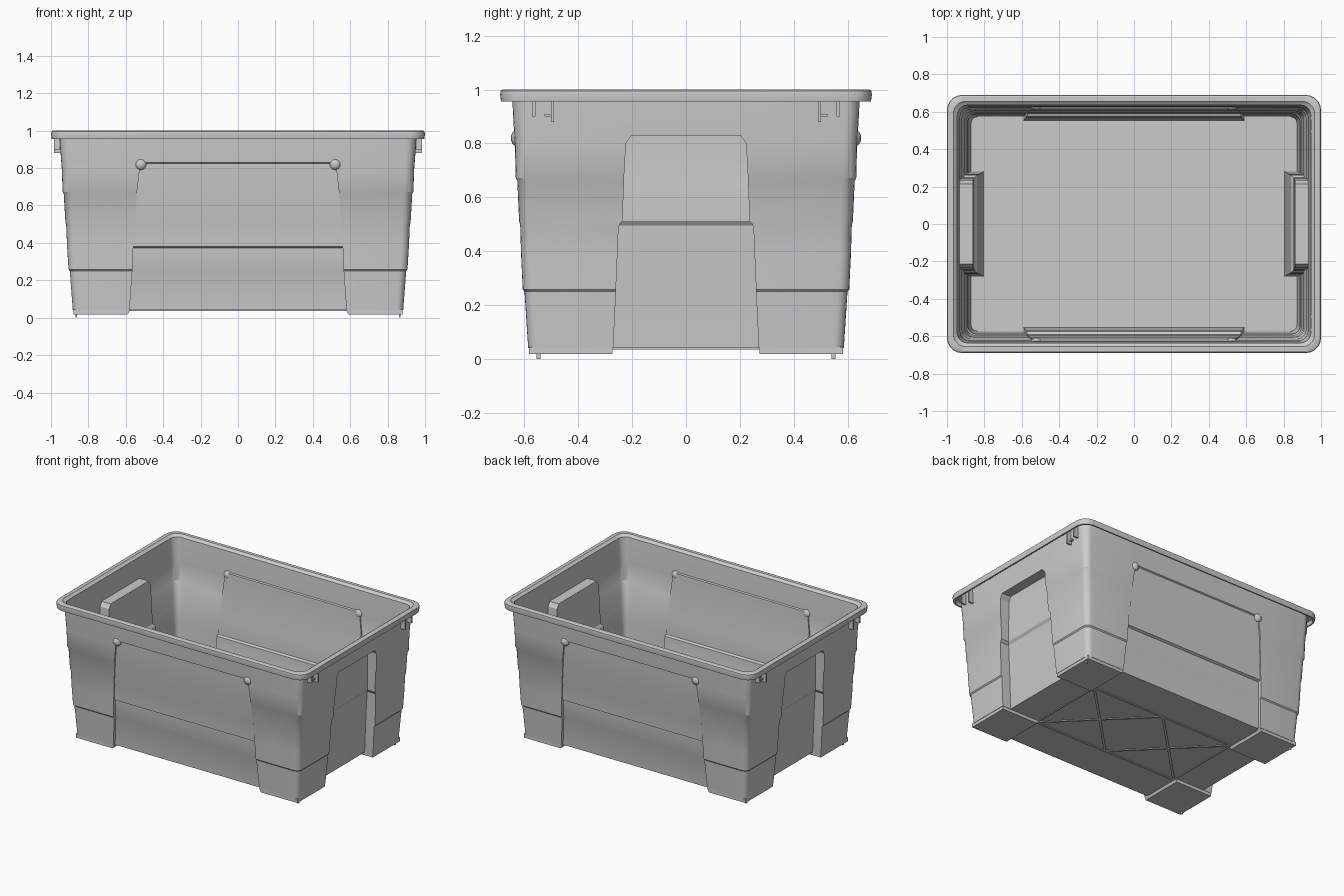
import bpy, bmesh, math
from mathutils import Vector, Matrix

if "Cube" in bpy.data.objects:
    bpy.data.objects.remove(bpy.data.objects["Cube"])

T = 0.012  # wall thickness


def finish(bm, name, smooth=True):
    bmesh.ops.remove_doubles(bm, verts=bm.verts, dist=1e-5)
    bmesh.ops.recalc_face_normals(bm, faces=bm.faces)
    me = bpy.data.meshes.new(name)
    bm.to_mesh(me)
    bm.free()
    ob = bpy.data.objects.new(name, me)
    bpy.context.collection.objects.link(ob)
    if smooth:
        bpy.ops.object.select_all(action='DESELECT')
        ob.select_set(True)
        bpy.context.view_layer.objects.active = ob
        bpy.ops.object.shade_smooth_by_angle(angle=math.radians(30))
    return ob


def ring(z, hx, hy, r, ew=0.2, ed=0, fw=0.52, fd=0):
    """Rounded rectangle with a notch in each end and each long side."""
    def arc(sx, a0):
        return [(sx * (hx - r) + r * math.cos(a), hy - r + r * math.sin(a))
                for a in (math.radians(a0 + 90 * i / 5) for i in range(6))]
    half = [(hx, -ew), (hx - ed, -ew), (hx - ed, ew), (hx, ew)] + arc(1, 0)
    half += [(fw, hy), (fw, hy - fd), (-fw, hy - fd), (-fw, hy)] + arc(-1, 90)
    return [(x, y, z) for x, y in half] + [(-x, -y, z) for x, y in half]


# wall stations: z, outward step, end width, end depth, side width, side depth
WALL = [
    (.040, 0, .270, .066, .580, .020),
    (.250, 0, .260, .068, .565, .020),
    (.258, .006, .260, .074, .565, .024),
    (.374, .004, .255, .072, .560, .024),
    (.382, .004, .255, .072, .560, .008),
    (.495, .000, .250, .068, .552, .006),
    (.512, .003, .236, .060, .552, .007),
    (.660, .000, .230, .064, .540, .006),
    (.672, .005, .230, .071, .540, .010),
    (.800, .000, .223, .070, .525, .009),
    (.825, .000, .205, .072, .520, .009),
    (.830, .000, .203, .072, .520, .000),
    (.830, .000, .203, .000, .520, .000),
    (.900, .000, .203, .000, .520, .000),
]


def wall_ring(s, t=0):
    z, st, ew, ed, fw, fd = s
    return ring(z + t, .880 + .078 * z + st - t, .583 + .065 * z + st - t,
                .035 + .02 * z, ew + t, ed, fw + t, fd)


# tub: outer wall, hollow overhanging rim, inner wall, floor
rings = [wall_ring(s) for s in WALL]
for z, d in [(.982, .955), (.982, .984), (.955, .986), (.955, .996), (.98, 1.0),
             (.995, .998), (1.0, .990), (1.0, .966), (.992, .958), (.985, .946)]:
    rings.append(ring(z, d, d - .31, .055 + (d - .945) * .5))
rings += [wall_ring(s, T) for s in reversed(WALL)]
bm = bmesh.new()
vr = [[bm.verts.new(p) for p in r] for r in rings]
n = len(vr[0])
for a, b in zip(vr, vr[1:]):
    for i in range(n):
        j = (i + 1) % n
        bm.faces.new((a[i], a[j], b[j], b[i]))
bm.faces.new(vr[0][::-1])
bm.faces.new(vr[-1])
bmesh.ops.dissolve_degenerate(bm, dist=1e-5, edges=bm.edges)
finish(bm, "tub_shell")


def add_box(bm, lo, hi):
    c = (Vector(lo) + Vector(hi)) / 2
    s = [abs(b - a) for a, b in zip(lo, hi)]
    return bmesh.ops.create_cube(bm, size=1, matrix=Matrix.Translation(c) @ Matrix.Diagonal((*s, 1)))["verts"]


CORNERS = [(1, 1), (1, -1), (-1, 1), (-1, -1)]

# four corner feet, each with a tiny moulding nub underneath
bm = bmesh.new()
for sx, sy in CORNERS:
    vs = add_box(bm, (sx * .59, sy * .272, .018), (sx * .880, sy * .583, .045))
    for v in vs:
        if v.co.z > .03 and abs(v.co.x) < .7:
            v.co.x = sx * .575
    add_box(bm, (sx * .86, sy * .54, 0), (sx * .868, sy * .555, .02))
finish(bm, "corner_feet", False)


# floor ribs: crossed braces and border lines, showing above and below
bm = bmesh.new()


def rib(x0, y0, x1, y1, w=.016):
    d = Vector((x1 - x0, y1 - y0, 0))
    m = (Matrix.Translation(((x0 + x1) / 2, (y0 + y1) / 2, .0455))
         @ Matrix.Rotation(math.atan2(d.y, d.x), 4, 'Z')
         @ Matrix.Diagonal((d.length, w, .021, 1)))
    bmesh.ops.create_cube(bm, size=1, matrix=m)


for s in (1, -1):
    rib(0, -.29, s * .58, .29)
    rib(0, .29, s * .58, -.29)
    rib(-.58, s * .29, .58, s * .29)
    rib(s * .58, -.55, s * .58, .55, .01)
# ribs cross each other, so weld nothing between them
finish(bm, "floor_ribs", False)

# round bosses at the upper corners of the long side panels
bm = bmesh.new()
for sx, sy in CORNERS:
    m = Matrix.Translation((sx * .52, sy * .629, .82)) @ Matrix.Diagonal((1, .7, 1, 1))
    bmesh.ops.create_uvsphere(bm, u_segments=12, v_segments=8, radius=.03, matrix=m)
finish(bm, "panel_bosses")

# small lid-catch ribs under the rim near the corners of the ends
bm = bmesh.new()
for sx, sy in CORNERS:
    for y, z in ((.495, .88), (.565, .90)):
        add_box(bm, (sx * .945, sy * (y - .006), z), (sx * .985, sy * (y + .006), .984))
    add_box(bm, (sx * .945, sy * .495, .90), (sx * .965, sy * .525, .91))
finish(bm, "lid_catch_ribs", False)
